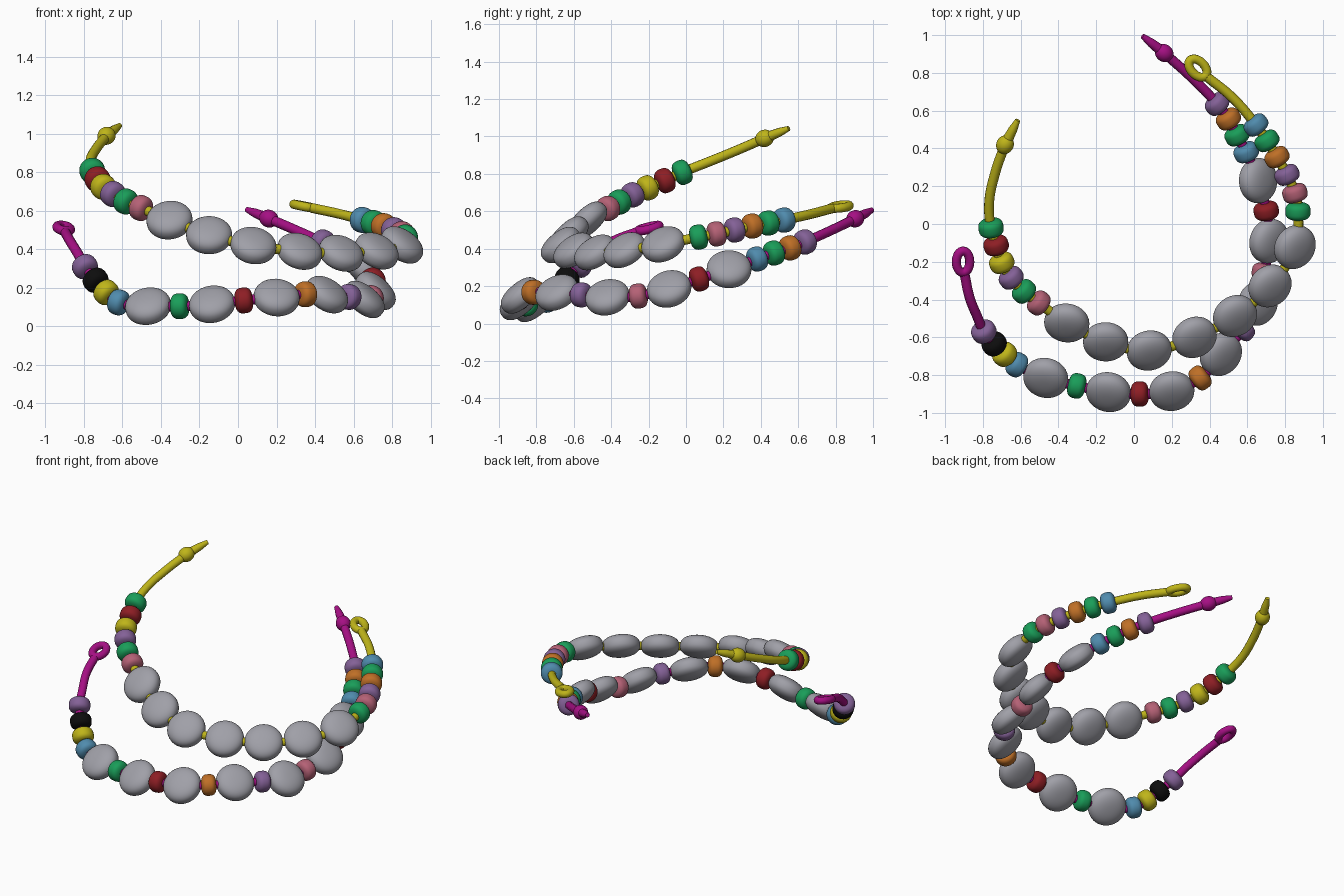
import bpy, bmesh, math
from mathutils import Vector, Matrix

cube = bpy.data.objects.get("Cube")
if cube:
    bpy.data.objects.remove(cube, do_unlink=True)

COLOURS = {
    "gray": (.35, .35, .39), "yellow": (.52, .46, .01), "magenta": (.38, .005, .23),
    "green": (.01, .34, .10), "red": (.27, .013, .018), "purple": (.23, .12, .31),
    "blue": (.08, .26, .42), "orange": (.52, .16, .02), "pink": (.46, .12, .18),
    "black": (.004, .004, .004)}
mats = {}
for name, rgb in COLOURS.items():
    m = bpy.data.materials.new(name)
    m.use_nodes = True
    m.diffuse_color = (*rgb, 1)
    m.node_tree.nodes["Principled BSDF"].inputs["Base Color"].default_value = (*rgb, 1)
    mats[name] = m


def bead_mesh(name, radius, half, power, mat):
    """Rounded disc about local z with a superellipse section."""
    bm = bmesh.new()
    bmesh.ops.create_uvsphere(bm, u_segments=32, v_segments=20, radius=1)
    for v in bm.verts:
        r = math.hypot(v.co.x, v.co.y)
        if r > 1e-5:
            v.co.xy = v.co.xy / r * radius * r ** (2 / power)
        v.co.z = math.copysign(abs(v.co.z) ** (2 / power), v.co.z) * half
    for f in bm.faces:
        f.smooth = True
    mesh = bpy.data.meshes.new(name)
    bm.to_mesh(mesh)
    bm.free()
    mesh.materials.append(mats[mat])
    return mesh


small = {c: bead_mesh(c + "_bead", .067, .047, 2.9, c) for c in COLOURS}
coin = bead_mesh("coin_bead", .12, .066, 2.4, "gray")


def frame(x, z, at):
    """Matrix with local z along z and local x near x."""
    z = z.normalized()
    x = (x - z * x.dot(z)).normalized()
    return Matrix.Translation(at) @ Matrix((x, z.cross(x), z)).transposed().to_4x4()


def tube(name, pts, mat, cyclic=False):
    """Round cord through (point, radius) pairs."""
    cu = bpy.data.curves.new(name, "CURVE")
    cu.dimensions = "3D"
    cu.bevel_depth = 1
    cu.bevel_resolution = 4
    cu.resolution_u = 6
    cu.use_fill_caps = True
    sp = cu.splines.new("BEZIER")
    sp.bezier_points.add(len(pts) - 1)
    for bp, (co, r) in zip(sp.bezier_points, pts):
        bp.co = co
        bp.radius = r
        bp.handle_left_type = bp.handle_right_type = "AUTO"
    sp.use_cyclic_u = cyclic
    cu.materials.append(mats[mat])
    ob = bpy.data.objects.new(name, cu)
    bpy.context.collection.objects.link(ob)
    bpy.ops.object.select_all(action="DESELECT")
    ob.select_set(True)
    bpy.context.view_layer.objects.active = ob
    bpy.ops.object.convert(target="MESH")
    bpy.ops.object.shade_smooth_by_angle(angle=math.radians(50))


def clasp_loop(name, centre, along, side, mat):
    """Long eyelet at the end of a cord."""
    along = along.normalized()
    side = (side - along * side.dot(along)).normalized()
    pts = []
    for i in range(12):
        a = math.tau * i / 12
        pts.append((centre + along * .058 * math.cos(a) + side * .036 * math.sin(a), .024))
    tube(name, pts, mat, True)


def clasp_knob(name, centre, tip, cord_from, mat):
    """Round knob and tapered tail at the end of a cord."""
    d = (tip - centre).normalized()
    ob = bpy.data.objects.new(name + "_knob", bead_mesh(name + "_knob", .046, .052, 2, mat))
    ob.matrix_world = frame(Vector((0, 0, 1)), d, centre)
    bpy.context.collection.objects.link(ob)
    tube(name + "_tail", [(centre, .03), (centre.lerp(tip, .6), .024), (tip, .014)], mat)


def bracelet(name, beads, head, tail, tilt, mat):
    """String beads on a cord; head and tail are the bare cord ends."""
    pos = [Vector(b[1:]) for b in beads]
    head = [Vector(p) for p in head]
    tail = [Vector(p) for p in tail]
    path = [head[-1]] + pos + [tail[0]]
    for i, (b, p) in enumerate(zip(beads, pos)):
        t = (path[i + 2] - path[i]).normalized()
        out = Vector((t.y, -t.x, 0)).normalized()
        is_coin = b[0] == "gray"
        ob = bpy.data.objects.new(f"{name}_{b[0]}_bead", coin if is_coin else small[b[0]])
        if is_coin:
            n = out * tilt + Vector((0, 0, 1))
            ob.matrix_world = frame(t, n - t * n.dot(t), p)
        else:
            ob.matrix_world = frame(out, t, p)
        bpy.context.collection.objects.link(ob)
    tube(name + "_cord", [(p, .026) for p in head + pos + tail], mat)


# Lower bracelet
low = [
    ("purple", -.795, -.57, .31), ("black", -.74, -.635, .24), ("yellow", -.685, -.69, .177),
    ("blue", -.62, -.745, .125), ("gray", -.467, -.815, .105), ("green", -.303, -.857, .105),
    ("gray", -.135, -.89, .115), ("red", .03, -.90, .135), ("gray", .20, -.885, .15),
    ("orange", .35, -.815, .167), ("gray", .46, -.69, .165), ("purple", .575, -.56, .153),
    ("gray", .655, -.42, .14), ("pink", .69, -.255, .147), ("gray", .715, -.09, .185),
    ("red", .70, .07, .238), ("gray", .657, .23, .29), ("blue", .594, .38, .345),
    ("green", .546, .47, .377), ("orange", .50, .556, .404), ("purple", .44, .636, .436)]
bracelet("lower", low, [(-.897, -.265, .488), (-.87, -.39, .44), (-.83, -.49, .375)],
         [(.30, .78, .50), (.16, .905, .56)], .85, "magenta")
clasp_loop("lower_loop", Vector((-.905, -.20, .51)), Vector((-.02, 1, .25)),
           Vector((1, 0, -.2)), "magenta")
clasp_knob("lower", Vector((.16, .905, .56)), Vector((.045, .995, .607)), None, "magenta")

# Upper bracelet
high = [
    ("green", -.757, -.02, .808), ("red", -.73, -.113, .764), ("yellow", -.70, -.205, .725),
    ("purple", -.65, -.285, .688), ("green", -.583, -.357, .649), ("pink", -.504, -.418, .615),
    ("gray", -.356, -.524, .552), ("gray", -.15, -.624, .474), ("gray", .08, -.67, .42),
    ("gray", .32, -.60, .39), ("gray", .535, -.487, .38), ("gray", .72, -.328, .392),
    ("gray", .852, -.122, .423), ("green", .868, .067, .462), ("pink", .852, .163, .479),
    ("purple", .81, .26, .50), ("orange", .757, .354, .521), ("green", .704, .44, .537),
    ("blue", .646, .524, .553)]
bracelet("upper", high, [(-.683, .42, .99), (-.735, .27, .925), (-.767, .11, .86)],
         [(.52, .67, .586), (.385, .78, .615)], .8, "yellow")
clasp_loop("upper_loop", Vector((.338, .825, .625)), Vector((-.7, .7, .15)),
           Vector((.7, .7, -.1)), "yellow")
clasp_knob("upper", Vector((-.683, .42, .99)), Vector((-.615, .55, 1.043)), None, "yellow")
